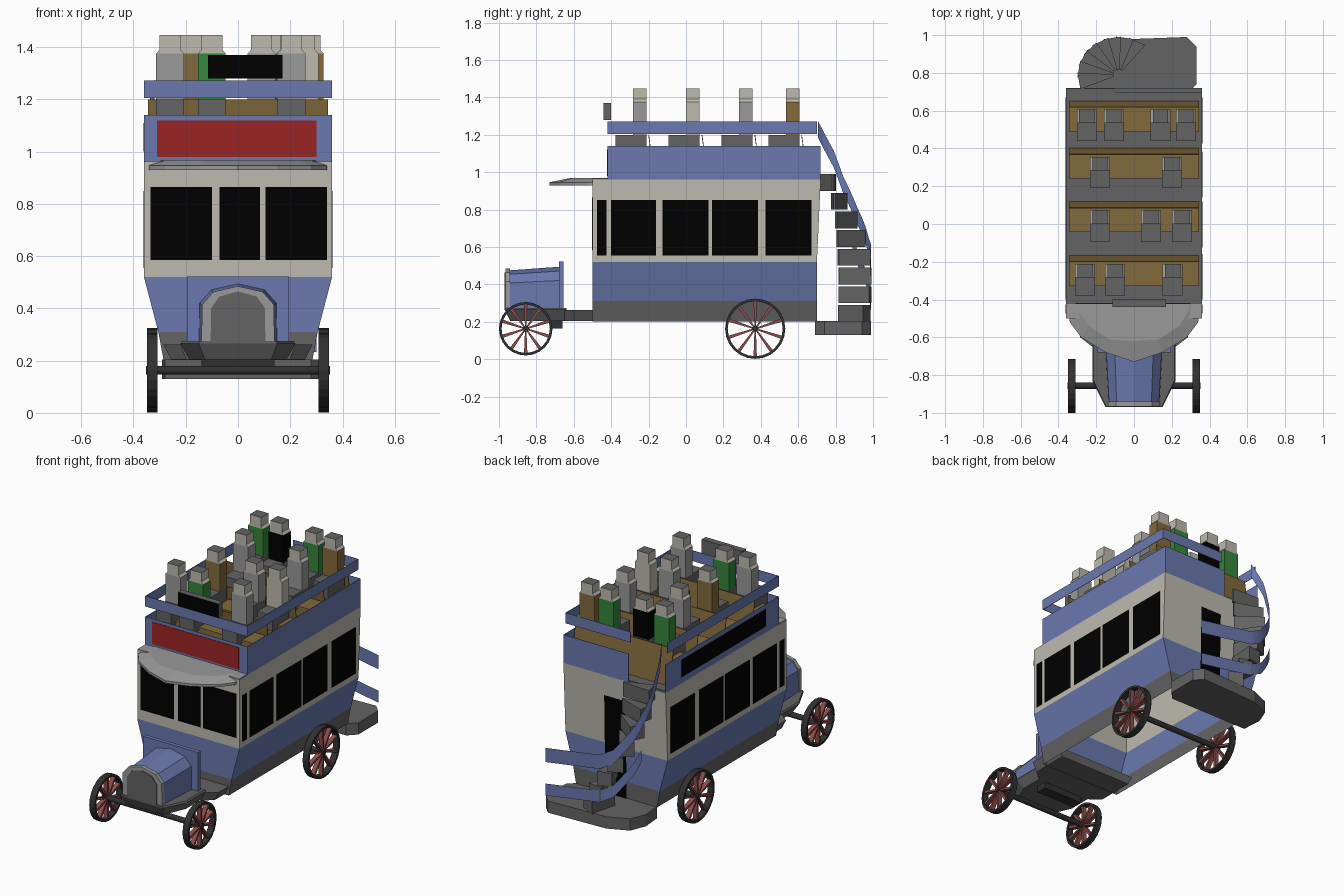
import bpy, bmesh, math
from mathutils import Matrix

if "Cube" in bpy.data.objects:
    bpy.data.objects.remove(bpy.data.objects["Cube"])


def mat(name, r, g, b):
    m = bpy.data.materials.new(name)
    m.diffuse_color = (r, g, b, 1)
    m.use_nodes = True
    m.node_tree.nodes["Principled BSDF"].inputs["Base Color"].default_value = m.diffuse_color
    return m


BLUE = mat("blue", .145, .19, .43)
CREAM = mat("cream", .51, .49, .43)
DARK = mat("dark grey", .125, .125, .125)
LIGHT = mat("light grey", .32, .32, .32)
RED = mat("red", .33, .017, .017)
GREEN = mat("green", .035, .24, .045)
BROWN = mat("brown", .225, .145, .045)
TYRE = mat("charcoal", .03, .03, .03)
SPOKE = mat("dull red", .27, .075, .075)
BLACK = mat("black", 0, 0, 0)


def mesh(name, verts, faces, mats, rule=None):
    me = bpy.data.meshes.new(name)
    me.from_pydata(verts, [], faces)
    bm = bmesh.new()
    bm.from_mesh(me)
    bmesh.ops.recalc_face_normals(bm, faces=bm.faces)
    bm.to_mesh(me)
    bm.free()
    mats = mats if isinstance(mats, list) else [mats]
    for m in mats:
        me.materials.append(m)
    if rule:
        for p in me.polygons:
            p.material_index = rule(p)
    ob = bpy.data.objects.new(name, me)
    bpy.context.collection.objects.link(ob)
    return ob


def loft(name, rings, mats, rule=None, caps=(True, True)):
    n = len(rings[0])
    verts = [v for r in rings for v in r]
    faces = [(k * n + i, k * n + (i + 1) % n, (k + 1) * n + (i + 1) % n, (k + 1) * n + i)
             for k in range(len(rings) - 1) for i in range(n)]
    if caps[0]:
        faces.append(tuple(range(n)))
    if caps[1]:
        faces.append(tuple(range(len(verts) - n, len(verts))))
    return mesh(name, verts, faces, mats, rule)


def prism(name, pts, z0, z1, mats, rule=None):
    return loft(name, [[(x, y, z) for x, y in pts] for z in (z0, z1)], mats, rule)


def box(name, x0, x1, y0, y1, z0, z1, mats, rule=None):
    return prism(name, [(x0, y0), (x1, y0), (x1, y1), (x0, y1)], z0, z1, mats, rule)


def both(half):
    """Mirror a half outline across x = 0."""
    return half + [(-x, y) for x, y in reversed(half) if x]


# Saloon body: dark sill, blue panels, cream window band; open underneath
rings = [[(-x, -.5, z), (x, -.5, z), (x, yb, z), (-x, yb, z)]
         for x, z, yb in ((.285, .203, .70), (.305, .31, .70), (.36, .52, .70), (.36, .96, .72))]
loft("saloon_body", rings, [DARK, BLUE, CREAM],
     lambda p: 0 if p.center.z < .3 else 1 if p.center.z < .5 else 2, (False, True))

# Saloon windows and rear door
for s in (-1, 1):
    for i, (a, b) in enumerate([(-.475, -.425), (-.4, -.16), (-.125, .12), (.14, .385), (.425, .67)]):
        box(f"side_window_{i}", s * .3603, s * .3625, a, b, .555, .85, BLACK)
for a, b in ((-.335, -.1), (-.07, .085), (.105, .34)):
    box("front_window", a, b, -.5025, -.5003, .585, .865, BLACK)
mesh("rear_door", [(-.075, .704, .2), (.075, .704, .2), (.075, .717, .83), (-.075, .717, .83)],
     [(3, 2, 1, 0)], BLACK)

# Upper deck floor, parapet walls and guard rail, open at the stair head
box("deck_floor", -.357, .357, -.417, .717, .9605, .972, DARK)
for name, z0, z1, y1 in (("parapet", .96, 1.14, .72), ("guard_rail", 1.205, 1.272, .70)):
    for s in (-1, 1):
        box(name + "_side", s * .357, s * .36, -.42, y1, z0, z1, BLUE)
    box(name + "_front", -.357, .357, -.42, -.417, z0, z1, BLUE)
    box(name + "_rear", -.1, .357, y1 - .003, y1, z0, z1, BLUE)

# Sign panels
box("front_panel", -.31, .30, -.423, -.419, .98, 1.12, RED)
box("left_panel", -.3625, -.3603, -.29, .56, 1.0, 1.11, BLACK)
box("roof_board", -.115, .17, -.44, -.4, 1.28, 1.37, [DARK, BLACK],
    lambda p: int(p.normal.y < -.5))

# Canopy over the driver: shallow dome with a bowed front edge
half = [(.345, -.405), (.34, -.52), (.28, -.60), (.15, -.68), (0, -.73)]
edge = half + [(-x, y) for x, y in half[-2::-1]]
loft("canopy", [[(x, y, .93) for x, y in edge], [(x, y, .946) for x, y in edge],
                [(x * .85, max(-.62, y * .9) if y < -.5 else y, .968) for x, y in edge]], LIGHT)
prism("canopy_rear_edge", [(-.358, -.5), (.358, -.5), (.358, -.405), (-.358, -.405)], .955, .965, LIGHT)

# Chassis, bonnet, radiator and bulkhead
floor = both([(.285, -.36), (.285, -.6), (.22, -.65)])
loft("front_floor", [[(x * .9, y, .205) for x, y in floor], [(x, y, .262) for x, y in floor]], DARK)
nose = both([(.22, -.64), (.22, -.83), (.15, -.97)])
loft("front_chassis", [[(x * .85, y + (.03 if y < -.8 else 0), .205) for x, y in nose],
                       [(x, y, .265) for x, y in nose],
                       [(x * .97, y, .275) for x, y in nose]], DARK)
box("spring_block", -.14, .14, -.73, -.66, .165, .21, TYRE)
box("bulkhead", -.195, .195, -.68, -.655, .25, .522, BLUE)


def arch(w, top, y):
    h = top - .265
    return [(x * w, y, .265 + z * h) for x, z in
            ((-1, 0), (-.98, .68), (-.68, .9), (0, 1), (.68, .9), (.98, .68), (1, 0))]


loft("bonnet", [arch(.135, .475, -.945), arch(.15, .495, -.67)], BLUE)
loft("radiator_frame", [arch(.14, .485, -.965), arch(.14, .485, -.94)], LIGHT)
loft("radiator_grille", [arch(.105, .465, -.97), arch(.105, .465, -.964)], DARK)


# Wheels with tapered spokes, and axles
def wheel(x, y, r, n=24):
    prof = [(-.02, r - .014), (.02, r - .014), (.02, r), (-.02, r)]
    ring = []
    for k in range(n + 1):
        a = 2 * math.pi * k / n
        ring.append([(x + dx, y + q * math.cos(a), .163 + q * math.sin(a)) for dx, q in prof])
    loft("tyre", ring, TYRE, caps=(False, False))
    for k in range(10):
        ob = loft("spoke", [[(sx * .014, sy * w, z) for sx, sy in ((-1, -1), (1, -1), (1, 1), (-1, 1))]
                            for w, z in ((.004, .012), (.009, r - .012))], SPOKE)
        ob.matrix_world = Matrix.Translation((x, y, .163)) @ Matrix.Rotation(k * math.pi / 5, 4, 'X')


def rod(name, y, w, r):
    loft(name, [[(x, y + r * math.cos(k * math.pi / 6), .163 + r * math.sin(k * math.pi / 6))
                 for k in range(12)] for x in (-w, w)], TYRE)


for y, r in ((-.857, .143), (.37, .161)):
    rod("axle", y, .352, .017)
    for s in (-1, 1):
        wheel(s * .329, y, r)

# Rear platform
prism("rear_platform", [(-.28, .69), (.28, .69), (.33, .74), (.33, .94), (.28, .99), (-.12, .975),
                        (-.25, .92), (-.29, .82)], .13, .205, DARK)

# Winding stair: wedge treads falling clockwise from the deck
CX, CY = -.08, .79
for k in range(8):
    a, b = (math.radians(202 - 18 * (k + j)) for j in (0, 1.4))
    pts = [(CX + r * math.cos(t), CY + r * .92 * math.sin(t))
           for r, t in ((.03, a), (.22, a), (.22, b), (.03, b))]
    prism("stair_tread", pts, .9 - .1 * k, .99 - .1 * k, DARK)


# Stair hand rails: two falling ribbons that end along the platform
def ribbon(name, keys, drop, h):
    pts = []
    for (a0, z0), (a1, z1) in zip(keys, keys[1:]):
        for j in range(3):
            t = j / 3
            a = math.radians(a0 + (a1 - a0) * t)
            pts.append((CX + .265 * math.cos(a), CY + .2 * math.sin(a), z0 + (z1 - z0) * t))
    pts += [(CX, .99, keys[-1][1]), (.3, .985, .49)]
    verts = [(x, y, z - drop + d) for x, y, z in pts for d in (-h, h)]
    mesh(name, verts, [(2 * i, 2 * i + 2, 2 * i + 3, 2 * i + 1) for i in range(len(pts) - 1)], BLUE)


ribbon("stair_rail_upper", [(205, 1.23), (180, 1.07), (165, .93), (140, .76), (110, .6), (90, .55)], 0, .045)
ribbon("stair_rail_lower", [(150, .83), (140, .76), (110, .6), (90, .55)], .22, .038)


# Seated passengers: lap, torso, shoulders and head
def passenger(x, y, coat):
    box("lap", x - .053, x + .053, y - .13, y + .036, 1.1, 1.2, DARK)
    box("torso", x - .053, x + .053, y - .036, y + .036, 1.2, 1.375, coat)
    loft("shoulders", [[(x + sx * w, y + sy * .036, z) for sx, sy in ((-1, -1), (1, -1), (1, 1), (-1, 1))]
                       for w, z in ((.053, 1.375), (.04, 1.39))], CREAM)
    box("head", x - .04, x + .04, y - .036, y + .036, 1.39, 1.447, [CREAM, DARK],
        lambda p: int(p.normal.z > .5))


# Benches across the deck: box seats with thin raked backs, and their passengers
ROWS = [(.57, [(-.25, GREEN), (-.105, BLACK), (.14, GREEN), (.275, BROWN)]),
        (.32, [(-.18, LIGHT), (.2, LIGHT)]),
        (.037, [(-.18, BROWN), (.09, LIGHT), (.255, CREAM)]),
        (-.248, [(-.26, LIGHT), (-.1, GREEN), (.205, LIGHT)])]
for y, people in ROWS:
    box("bench_seat", -.345, .345, y - .08, y + .05, .97, 1.12, BROWN)
    loft("bench_back", [[(-.345, y + d, z), (.345, y + d, z), (.345, y + d + .004, z), (-.345, y + d + .004, z)]
                        for d, z in ((.078, .97), (.046, 1.2))], BROWN)
    for x, coat in people:
        passenger(x, y, coat)
